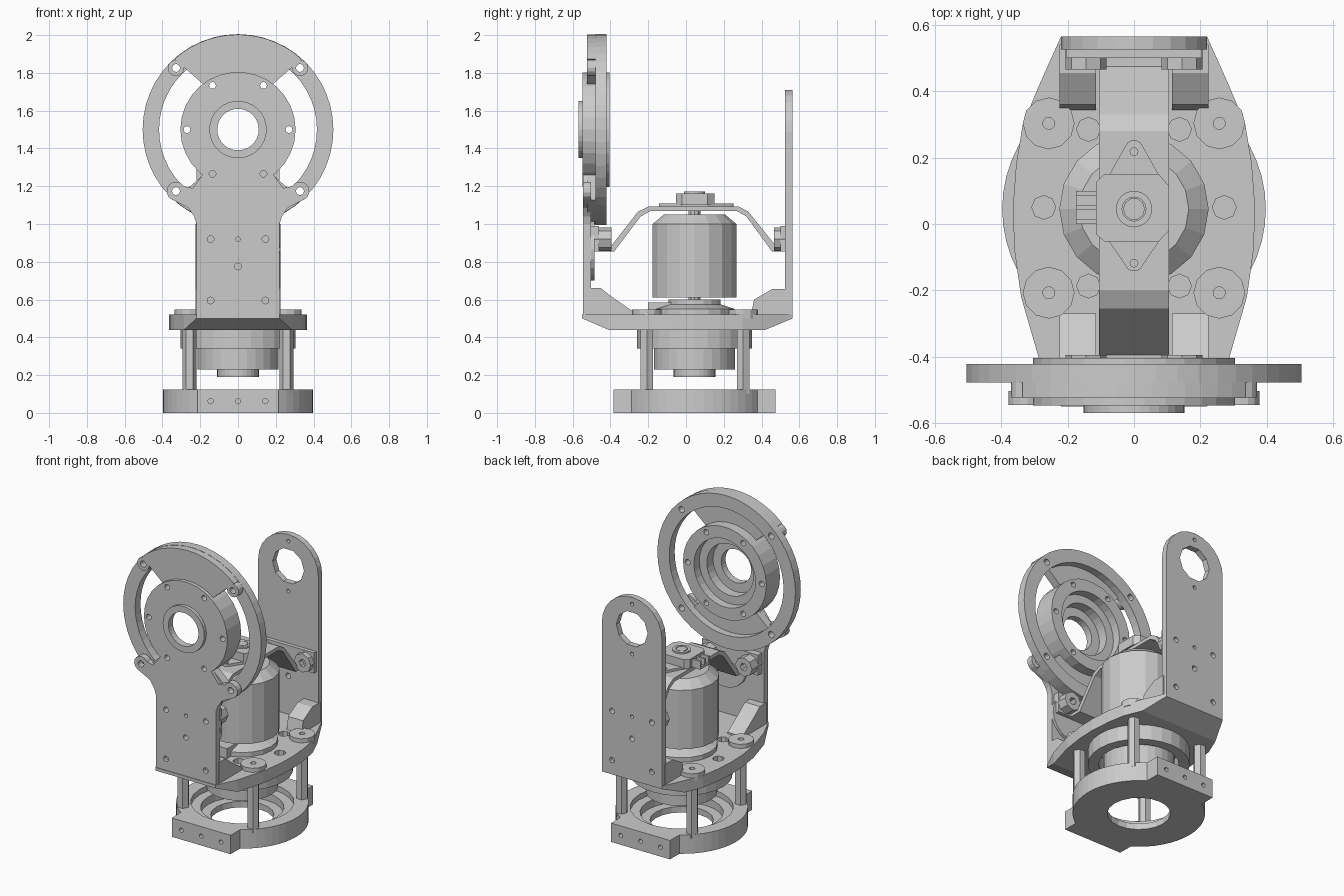
import bpy, bmesh
from math import cos, sin, pi, radians
from mathutils import Vector

if "Cube" in bpy.data.objects:
    bpy.data.objects.remove(bpy.data.objects["Cube"])

CY = 0.045   # y of the vertical rotation axis
HUB = 1.5    # height of the tilt axis


def to3(axis, u, v, w):
    return {'x': (w, u, v), 'y': (u, w, v), 'z': (u, v, w)}[axis]


def finish(name, bm):
    bmesh.ops.remove_doubles(bm, verts=bm.verts, dist=1e-5)
    bmesh.ops.recalc_face_normals(bm, faces=bm.faces)
    me = bpy.data.meshes.new(name)
    bm.to_mesh(me)
    bm.free()
    ob = bpy.data.objects.new(name, me)
    bpy.context.collection.objects.link(ob)
    return ob


def add_prism(bm, axis, pts, a, b):
    lo = [bm.verts.new(to3(axis, u, v, a)) for u, v in pts]
    hi = [bm.verts.new(to3(axis, u, v, b)) for u, v in pts]
    bm.faces.new(lo)
    bm.faces.new(hi)
    n = len(pts)
    for i in range(n):
        j = (i + 1) % n
        bm.faces.new((lo[i], lo[j], hi[j], hi[i]))


def prism(name, axis, outlines, a, b):
    bm = bmesh.new()
    for pts in outlines:
        add_prism(bm, axis, pts, a, b)
    return finish(name, bm)


def arc(cx, cy, r, a0, a1, n):
    return [(cx + r * cos(radians(a0 + (a1 - a0) * i / n)),
             cy + r * sin(radians(a0 + (a1 - a0) * i / n))) for i in range(n + 1)]


def circle(cx, cy, r, n=12):
    return arc(cx, cy, r, 0, 360, n)[:-1]


def rect(x0, x1, y0, y1):
    return [(x0, y0), (x1, y0), (x1, y1), (x0, y1)]


def box(name, x0, x1, y0, y1, z0, z1):
    return prism(name, 'z', [rect(x0, x1, y0, y1)], z0, z1)


def lathe(name, axis, c, profile, n):
    """Closed (radius, height) profile spun about an axis."""
    bm = bmesh.new()
    rings = []
    for i in range(n):
        t = 2 * pi * i / n
        rings.append([bm.verts.new(to3(axis, c[0] + r * cos(t), c[1] + r * sin(t), h))
                      for r, h in profile])
    m = len(profile)
    for i in range(n):
        p, q = rings[i], rings[(i + 1) % n]
        for k in range(m):
            l = (k + 1) % m
            if profile[k][0] or profile[l][0]:
                bm.faces.new((p[k], p[l], q[l], q[k]))
    bmesh.ops.dissolve_degenerate(bm, dist=1e-6, edges=bm.edges)
    return finish(name, bm)


def cut(ob, *cutters):
    for c in cutters:
        mod = ob.modifiers.new('cut', 'BOOLEAN')
        mod.operation, mod.solver, mod.object = 'DIFFERENCE', 'EXACT', c
        bpy.context.view_layer.objects.active = ob
        bpy.ops.object.modifier_apply(modifier=mod.name)


# Base ring with flat pads front and back
half = arc(0, CY, 0.397, -57, 57, 16)
outline = [(0.215, CY - 0.43)] + half + [(0.215, CY + 0.43)]
outline += [(-x, y) for x, y in reversed(outline)]
base = prism('base_ring', 'z', [outline], 0, 0.125)
bores = [prism('base_bore', 'z', [circle(0, CY, 0.19, 20)], -0.1, 0.3),
         prism('base_recess', 'z', [circle(0, CY, 0.25, 24)], 0.04, 0.3),
         prism('base_lip', 'z', [circle(0, CY, 0.31, 24)], 0.09, 0.3)]
pad_holes = [prism('pad_holes', 'y', [circle(x, 0.062, 0.014) for x in (-0.145, 0, 0.145)], a, a + 0.12)
             for a in (-0.46, 0.43)]
cut(base, *bores, *pad_holes)

# Hexagonal standoffs and the bosses above them
corners = [(sx * 0.257, y) for sx in (-1, 1) for y in (-0.207, 0.303)]
prism('standoffs', 'z', [circle(x, y, 0.038, 6) for x, y in corners], 0.1, 0.45)
bosses = prism('standoff_bosses', 'z', [circle(x, y, 0.078, 12) for x, y in corners], 0.5, 0.547)
boss_holes = prism('boss_holes', 'z', [circle(x, y, 0.018) for x, y in corners], 0.52, 0.7)
cut(bosses, boss_holes)

# Bearing hub hanging under the platform
lathe('lower_hub', 'z', (0, CY), [(0, 0.19), (0.11, 0.19), (0.11, 0.23), (0.215, 0.23), (0.215, 0.45), (0, 0.45)], 28)
lathe('lower_flange', 'z', (0, CY), [(0.24, 0.34), (0.305, 0.34), (0.305, 0.45), (0.24, 0.45)], 28)

# Platform lofted front to back: (y, half width, underside height)
sections = [(-0.55, 0.22, 0.5), (-0.41, 0.285, 0.44), (-0.22, 0.34, 0.44), (-0.08, 0.36, 0.44),
            (0.045, 0.365, 0.44), (0.18, 0.355, 0.44), (0.3, 0.335, 0.44), (0.42, 0.285, 0.44), (0.565, 0.22, 0.5)]
bm = bmesh.new()
loops = [[bm.verts.new(p) for p in ((-w, y, z), (w, y, z), (w, y, 0.52), (-w, y, 0.52))] for y, w, z in sections]
for p, q in zip(loops, loops[1:]):
    for k in range(4):
        bm.faces.new((p[k], p[k - 1], q[k - 1], q[k]))
bm.faces.new(loops[0])
bm.faces.new(loops[-1])
platform = finish('platform', bm)
plate_spots = [(s * 0.137, y) for s in (-1, 1) for y in (-0.187, 0.285)] + [(s * 0.272, 0.05) for s in (-1, 1)]
plate_holes = prism('plate_holes', 'z', [circle(x, y, 0.036, 8) for x, y in plate_spots], 0.46, 0.7)
cut(platform, plate_holes)

# Gusset ribs at both ends
front_rib = [(-0.52, 0.5), (-0.52, 0.66), (-0.45, 0.66), (-0.4, 0.62), (-0.27, 0.53), (-0.27, 0.5)]
back_rib = [(0.54, 0.5), (0.54, 0.655), (0.455, 0.655), (0.36, 0.6), (0.34, 0.5)]
for s, side in ((-1, 'left'), (1, 'right')):
    prism(f'front_gusset_{side}', 'x', [front_rib], s * 0.115, s * 0.225)
    prism(f'back_gusset_{side}', 'x', [back_rib], s * 0.115, s * 0.225)

# Uprights: holes shared by front parts and the back plate
bolts = [(s * 0.145, z) for s in (-1, 1) for z in (0.595, 0.92)] + [(0, 0.775)]
small = [circle(x, z, 0.018) for x, z in bolts] + [circle(0, 0.92, 0.012)]
hub_bolts = [circle(x, z, 0.018) for x, z in circle(0, HUB, 0.27, 6)]
ring_bolts = [circle(sx * 0.328, HUB + sz * 0.326, 0.021) for sx in (-1, 1) for sz in (-1, 1)]
front_holes = prism('front_holes', 'y', small + hub_bolts + ring_bolts, -0.7, -0.3)

# Front upright: stem flaring into the lower sector of the wheel
side = [(0.22, 0.5), (0.22, 1.0), (0.232, 1.04), (0.262, 1.085), (0.31, 1.11)]
side += arc(0.328, 1.174, 0.05, -60, 150, 8) + [(0.24, 1.19)]
inner = arc(0, HUB, 0.29, -52, -128, 10)
stem = prism('front_upright', 'y', [side + inner + [(-x, z) for x, z in reversed(side)]], -0.545, -0.503)
cut(stem, front_holes)

# Wheel: thin rear ring, top and bottom sectors with bolt lugs
ring = lathe('wheel_ring', 'y', (0, HUB),
             [(0.418, -0.478), (0.505, -0.478), (0.505, -0.422), (0.418, -0.422)], 48)
cut(ring, front_holes)
for mid, label in ((90, 'top'), (270, 'bottom')):
    sector = prism(f'wheel_{label}_sector', 'y',
                   [arc(0, HUB, 0.503, mid - 42, mid + 42, 14) + arc(0, HUB, 0.29, mid + 37, mid - 37, 12)],
                   -0.524, -0.47)
    cut(sector, front_holes)
lugs = prism('wheel_lugs', 'y', [circle(s * 0.328, 1.826, 0.043, 14) for s in (-1, 1)], -0.523, -0.47)
cut(lugs, front_holes)

# Tilt bearing hub with stepped cavity open to the rear
hub = lathe('tilt_hub', 'y', (0, HUB),
            [(0.11, -0.57), (0.152, -0.57), (0.152, -0.547), (0.305, -0.547), (0.305, -0.404), (0.225, -0.404),
             (0.225, -0.46), (0.17, -0.46), (0.17, -0.525), (0.11, -0.525)], 30)
cut(hub, front_holes)

# Back upright with rounded top
back = prism('back_upright', 'y', [[(-0.22, 0.5), (0.22, 0.5)] + arc(0, 1.49, 0.22, 0, 180, 12)], 0.525, 0.565)
back_holes = prism('back_holes', 'y', small + [circle(0, HUB, 0.115, 10), circle(0, 1.665, 0.012),
                                               circle(0, 1.335, 0.012)], 0.4, 0.7)
cut(back, back_holes)

# Motor can, stator foot and shaft
lathe('motor_can', 'z', (0, CY), [(0, 0.61), (0.225, 0.61), (0.225, 1.0), (0.165, 1.05), (0, 1.05)], 18)
lathe('motor_foot', 'z', (0, CY), [(0, 0.5), (0.215, 0.5), (0.215, 0.55), (0.14, 0.575), (0.14, 0.6), (0, 0.6)], 18)
prism('motor_shaft', 'z', [circle(0, CY, 0.033, 10)], 0.57, 1.172)
box('cable_clip', -0.06, 0.06, -0.2, -0.05, 0.51, 0.585)

# Strap bridging over the motor
upper = [(-0.5, 0.885), (-0.395, 0.885), (-0.255, 1.065), (-0.2, 1.092), (0.28, 1.092), (0.33, 1.065), (0.475, 0.885), (0.53, 0.885)]
lower = [(0.53, 0.855), (0.455, 0.855), (0.32, 1.04), (0.27, 1.068), (-0.19, 1.068), (-0.24, 1.04), (-0.38, 0.855), (-0.5, 0.855)]
prism('sensor_strap', 'x', [upper + lower], -0.105, 0.105)

# Strap mounting blocks with lugs on both uprights
for name, wall, mid, tip in (('front', -0.507, -0.46, -0.395), ('back', 0.527, 0.5, 0.465)):
    box(f'{name}_strap_flange', -0.205, 0.205, wall, mid, 0.855, 0.99)
    for s in (-1, 1):
        lug = prism(f'{name}_strap_lug', 'y', [circle(s * 0.145, 0.92, 0.062, 8)], wall, tip)
        bore = prism('lug_bore', 'y', [circle(s * 0.145, 0.92, 0.025, 6)], min(mid, tip) - (0.02 if tip > 0 else 0),
                     max(mid, tip) + (0.02 if tip < 0 else 0))
        cut(lug, bore)
        bpy.data.objects.remove(bore)
prism('cable_disc', 'y', [circle(0.06, 0.865, 0.165, 20)], -0.503, -0.485)

# Rotary sensor: diamond mounting ears, body, connector, collar
ears = prism('sensor_ears', 'z', [arc(0, 0.225, 0.028, 20, 160, 5) + [(-0.09, 0.12), (-0.09, -0.03)]
                                  + arc(0, -0.115, 0.028, 200, 340, 5) + [(0.09, -0.03), (0.09, 0.12)]], 1.088, 1.108)
ear_holes = prism('ear_holes', 'z', [circle(0, y, 0.012, 8) for y in (0.218, -0.118)], 1.0, 1.2)
cut(ears, ear_holes)
prism('sensor_body', 'z', [[(-0.115, -0.03), (-0.09, -0.052), (0.075, -0.052), (0.105, -0.02), (0.105, 0.115),
                            (0.075, 0.15), (-0.09, 0.15), (-0.115, 0.125)]], 1.1, 1.162)
lathe('sensor_collar', 'z', (0, CY), [(0.036, 1.15), (0.055, 1.15), (0.055, 1.172), (0.036, 1.172)], 16)
box('connector_floor', -0.175, -0.11, 0, 0.1, 1.1, 1.115)
for y in (0, 0.043, 0.086):
    box('connector_wall', -0.175, -0.11, y, y + 0.014, 1.1, 1.155)

# Remove the cutters
for c in bores + pad_holes + [boss_holes, plate_holes, front_holes, back_holes, ear_holes]:
    bpy.data.objects.remove(c)
